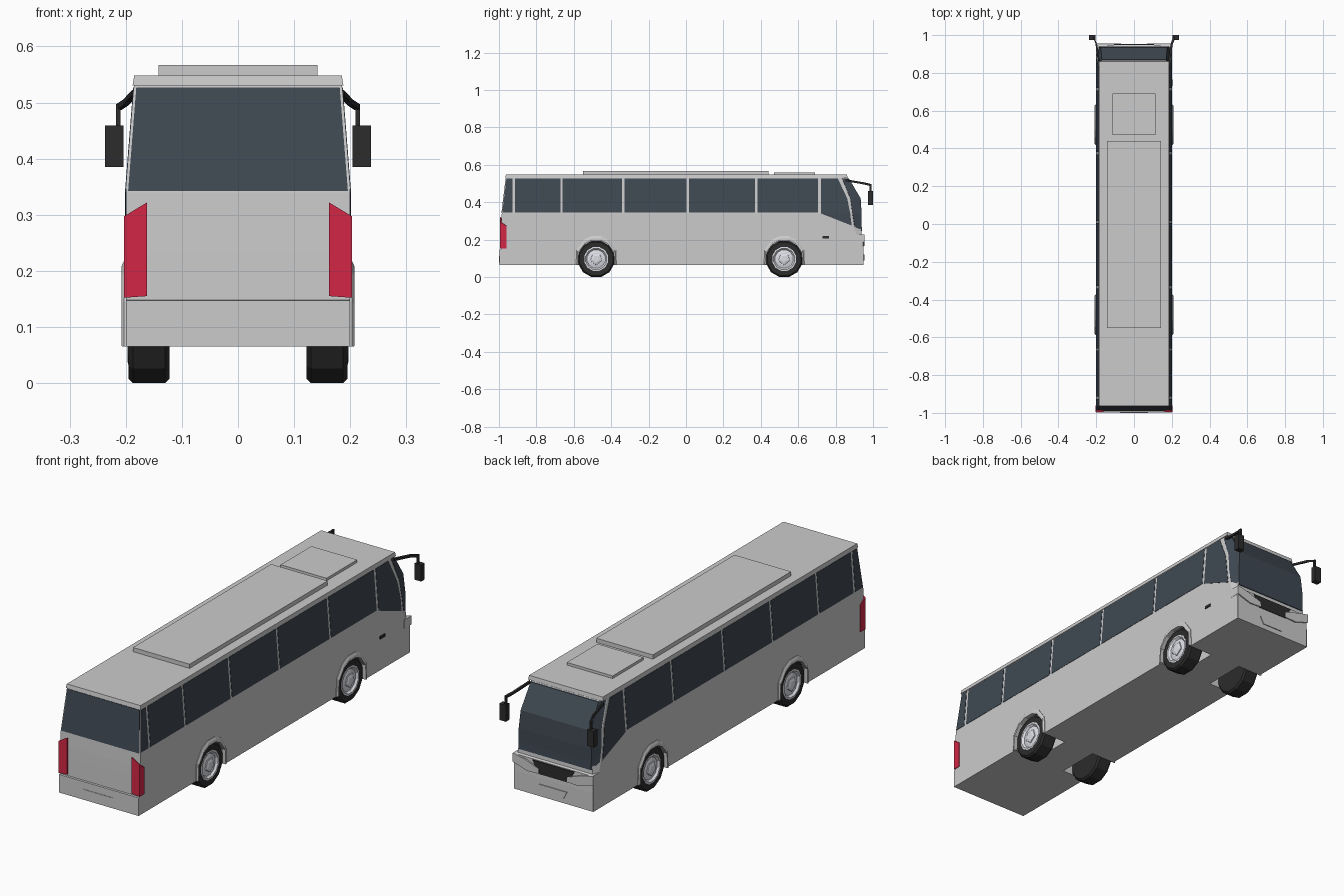
import bpy, bmesh, math
from mathutils import Vector

if "Cube" in bpy.data.objects:
    bpy.data.objects.remove(bpy.data.objects["Cube"])


def material(name, rgb):
    m = bpy.data.materials.new(name)
    m.diffuse_color = (*rgb, 1)
    m.use_nodes = True
    m.node_tree.nodes["Principled BSDF"].inputs["Base Color"].default_value = m.diffuse_color
    return m


GLASS = material("glass", (0.05, 0.065, 0.085))
BLACK = material("black", (0.025, 0.025, 0.025))
RED = material("red", (0.65, 0.02, 0.06))
CHROME = material("chrome", (0.72, 0.73, 0.78))
LAMP = material("lamp", (0.75, 0.75, 0.76))


def loft(name, rings, mat=None):
    """Skin equal-length rings of points and cap both ends."""
    bm = bmesh.new()
    rows = [[bm.verts.new(p) for p in r] for r in rings]
    n = len(rows[0])
    for a, b in zip(rows, rows[1:]):
        for i in range(n):
            j = (i + 1) % n
            bm.faces.new((a[i], a[j], b[j], b[i]))
    bm.faces.new(rows[0])
    bm.faces.new(rows[-1])
    bmesh.ops.recalc_face_normals(bm, faces=bm.faces)
    me = bpy.data.meshes.new(name)
    bm.to_mesh(me)
    bm.free()
    ob = bpy.data.objects.new(name, me)
    bpy.context.collection.objects.link(ob)
    if mat:
        me.materials.append(mat)
    return ob


def box(name, x0, x1, y0, y1, z0, z1, mat=None, inset=0):
    def ring(z, i):
        return [(x0 + i, y0 + i, z), (x1 - i, y0 + i, z), (x1 - i, y1 - i, z), (x0 + i, y1 - i, z)]
    return loft(name, [ring(z0, 0), ring(z1, inset)], mat)


def prism_y(name, pts, y0, y1, mat=None, s=1):
    return loft(name, [[(s * x, y, z) for x, z in pts] for y in (y0, y1)], mat)


def lathe_x(name, profile, sides, y, z, s, mat, phase=0.5):
    """Revolve (x, radius) points about an axle parallel to x."""
    ang = [2 * math.pi * (i + phase) / sides for i in range(sides)]
    return loft(name, [[(s * x, y + r * math.sin(a), z - r * math.cos(a)) for a in ang]
                       for x, r in profile], mat)


# Body sections: z, half width, rear y, front y, corner depth, corner width
LEVELS = [(.065, .2, -.998, .950, .002, .002),
          (.147, .2, -.998, .950, .002, .002),
          (.148, .2, -.989, .950, .002, .002),
          (.224, .2, -.988, .948, .002, .002),
          (.228, .2, -.988, .938, .030, .012),
          (.28, .2, -.987, .935, .040, .018),
          (.34, .2, -.985, .935, .050, .018),
          (.42, .1937, -.9753, .930, .056, .018),
          (.53, .185, -.962, .865, .036, .015)]


def section(z):
    for a, b in zip(LEVELS, LEVELS[1:]):
        if z <= b[0]:
            t = (z - a[0]) / (b[0] - a[0])
            return [p + (q - p) * t for p, q in zip(a, b)][1:]
    return LEVELS[-1][1:]


def body_ring(z):
    w, r, f, c, d = section(z)
    return [(w, r, z), (w, f - c, z), (w - d, f, z), (d - w, f, z), (-w, f - c, z), (-w, r, z)]


AXLES = (-.48, .525)
WZ = .0966

# Main shell with wheel wells cut out
body = loft("body", [body_ring(l[0]) for l in LEVELS])
for y in AXLES:
    for s in (1, -1):
        cutter = lathe_x("wheel_well_cutter", [(.08, .106), (.23, .106)], 12, y, WZ, s, None)
        cutter.hide_render = True
        cutter.hide_set(True)
        mod = body.modifiers.new("wheel_well", 'BOOLEAN')
        mod.operation = 'DIFFERENCE'
        mod.solver = 'EXACT'
        mod.object = cutter

# Roof, air conditioning unit and hatch
box("roof", -.188, .188, -.966, .864, .53, .548, inset=.003)
box("roof_unit", -.142, .142, -.55, .44, .546, .567)
box("roof_hatch", -.115, .115, .47, .69, .546, .56)


def side_panel(name, pts, s, mat=GLASS):
    loft(name, [[(s * (section(z)[0] + o), y, z) for y, z in pts] for o in (.0015, -.01)], mat)


# Side windows, with a dropped front quarter window
PILLARS = [-.92, -.665, -.335, .01, .375, .713]
for s in (1, -1):
    for a, b in zip(PILLARS, PILLARS[1:]):
        a, b = a + .006, b - .006
        side_panel("side_window", [(a, .346), (b, .346), (b, .527), (a, .527)], s)
    side_panel("rear_quarter_window", [(-.982, .346), (-.927, .346), (-.927, .527), (-.96, .527)], s)
    side_panel("front_quarter_window",
               [(.721, .34), (.878, .34), (.862, .42), (.812, .527), (.721, .527)], s)
    side_panel("front_quarter_window_lower", [(.721, .34), (.886, .275), (.878, .34)], s)

# Rear window
loft("rear_window", [[(sx * (section(z)[0] - .004), section(z)[1] + o, z)
                      for sx, z in ((-1, .342), (1, .342), (1, .527), (-1, .527))]
                     for o in (-.002, .01)], GLASS)


# Wraparound windscreen
def screen_ring(z_edge, z_mid):
    w, r, f, c, d = section(z_edge)
    fm = section(z_mid)[2]
    out = [(w - .001, f - c + .005, z_edge), (w - d, fm + .004, z_mid),
           (d - w, fm + .004, z_mid), (.001 - w, f - c + .005, z_edge)]
    return out + [(x * .93, y - .015, z) for x, y, z in reversed(out)]


loft("windscreen", [screen_ring(*z) for z in
                    ((.272, .246), (.30, .28), (.34, .34), (.42, .42), (.526, .526))], GLASS)

# Front grille and number plates
prism_y("grille", [(-.105, .221), (.105, .221), (.075, .165), (-.075, .165)], .93, .952, BLACK)
prism_y("front_plate", [(-.07, .12), (.07, .12), (.053, .088), (-.053, .088)], .94, .954)
prism_y("rear_plate", [(-.075, .113), (.075, .113), (.075, .077), (-.075, .077)], -1, -.98)

for s in (1, -1):
    # Headlights and tail lights
    prism_y("headlight", [(.201, .228), (.14, .215), (.072, .19), (.07, .168), (.13, .165), (.201, .188)],
            .905, .955, LAMP, s)
    loft("tail_light", [[(s * x, y, z) for x, z in ((.162, .155), (.2035, .152), (.2035, top), (.162, top + .025))]
                        for y, top in ((-.995, .297), (-.96, .272))], RED)

    # Mirror arm and head
    arm = [(.184, .855, .517), (.2, .955, .500), (.212, .985, .492), (.213, .987, .43)]
    loft("mirror_arm", [[Vector((s * x, y, z)) + Vector((dx * .005, dy * .004, dz * .005))
                         for dx, dy, dz in ((-1, 1, -1), (1, -1, -1), (1, -1, 1), (-1, 1, 1))]
                        for x, y, z in arm[:3]], BLACK)
    box("mirror_stem", s * .213 - .004, s * .213 + .004, .98, .991, .44, .497, BLACK)
    prism_y("mirror_head", [(.204, .385), (.237, .385), (.237, .459), (.204, .459)], .974, 1.0, BLACK, s)

    for y in AXLES:
        # Wheel arch flare: faceted band around the well
        ang = [math.radians(a) for a in (-17, 22, 54, 76, 104, 126, 158, 197)]
        outer = [(y + .113 * math.cos(a), max(.065, .1 + .122 * math.sin(a))) for a in ang]
        inner = [(y + .1 * math.cos(a), max(.065, WZ + .102 * math.sin(a))) for a in ang]
        for i in range(len(ang) - 1):
            o0, o1, i1, i0 = outer[i], outer[i + 1], inner[i + 1], inner[i]
            loft("arch_flare", [[(s * .19, *p) for p in (o0, o1, i1, i0)],
                                [(s * .203, *p) for p in (o0, o1, i1, i0)],
                                [(s * .208, *p) for p in
                                 [(q[0] * .5 + p[0] * .5, q[1] * .5 + p[1] * .5)
                                  for q, p in ((o0, i0), (o1, i1))] + [i1, i0]]])
        # Tyre, rim and hub
        lathe_x("tyre", [(.122, .065), (.122, .092), (.13, .1), (.187, .1), (.195, .092),
                         (.195, .066), (.185, .062)], 12, y, WZ, s, BLACK)
        lathe_x("rim", [(.15, .066), (.196, .066), (.197, .058), (.188, .05), (.192, .034)],
                12, y, WZ, s, CHROME)
        lathe_x("hub", [(.18, .036), (.196, .032), (.2, .018)], 5, y, WZ, s, CHROME, 0)

# Door handle on one side
box("door_handle", .195, .2035, .73, .765, .207, .22, BLACK)
